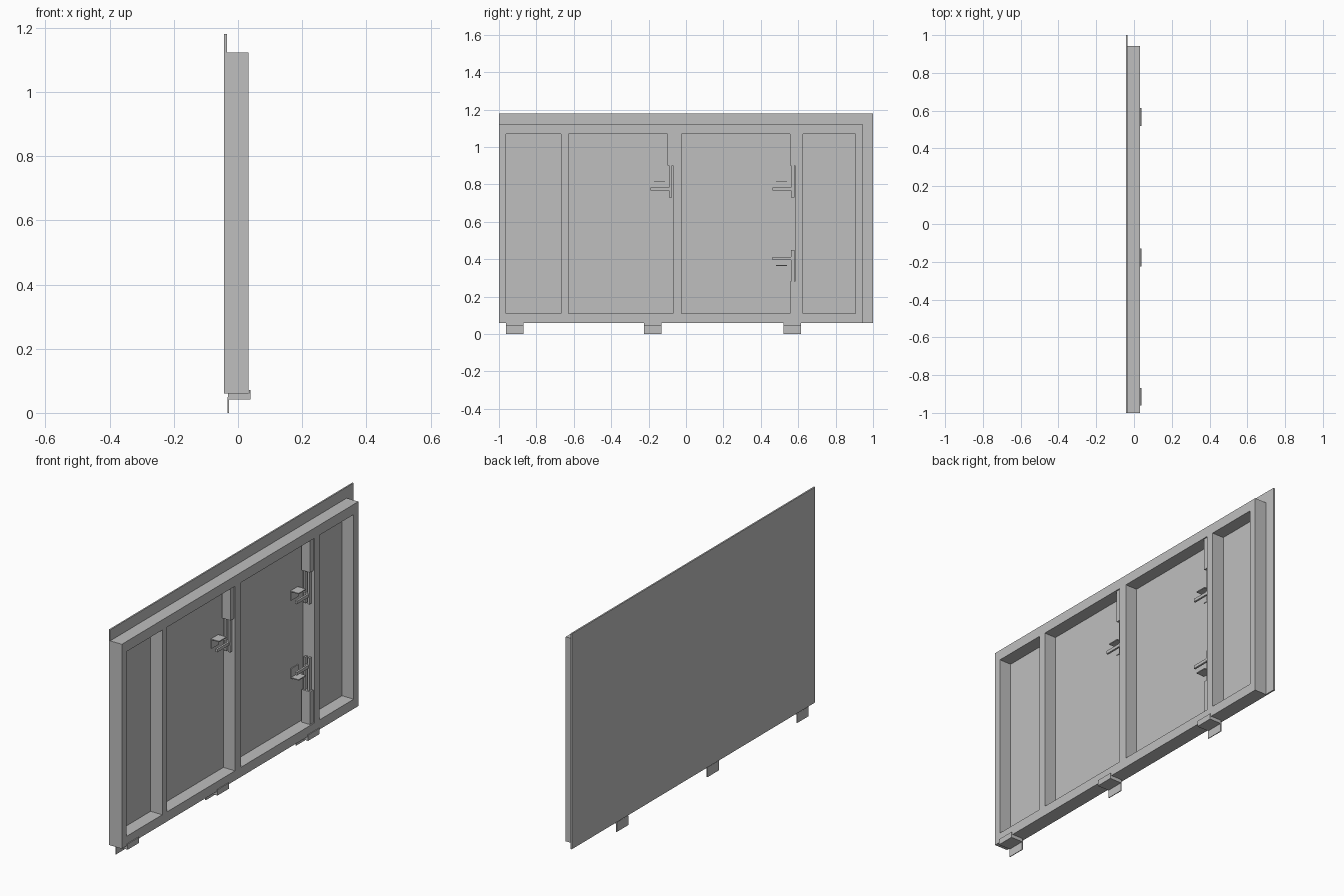
import bpy

cube = bpy.data.objects.get("Cube")
if cube:
    bpy.data.objects.remove(cube, do_unlink=True)

# One plain grey for everything
grey = bpy.data.materials.new("plain grey")
grey.use_nodes = True
COLOUR = (0.52, 0.52, 0.52, 1)
grey.diffuse_color = COLOUR
grey.node_tree.nodes["Principled BSDF"].inputs["Base Color"].default_value = COLOUR


def boxes(name, parts):
    """One object made of boxes, each given as (x0, x1, y0, y1, z0, z1)."""
    verts, faces = [], []
    for x0, x1, y0, y1, z0, z1 in parts:
        n = len(verts)
        verts += [(x, y, z) for x in (x0, x1) for y in (y0, y1) for z in (z0, z1)]
        for f in ((0, 1, 3, 2), (4, 6, 7, 5), (0, 4, 5, 1),
                  (2, 3, 7, 6), (0, 2, 6, 4), (1, 5, 7, 3)):
            faces.append([n + i for i in f])
    mesh = bpy.data.meshes.new(name)
    mesh.from_pydata(verts, [], faces)
    mesh.materials.append(grey)
    obj = bpy.data.objects.new(name, mesh)
    bpy.context.collection.objects.link(obj)
    return obj


BACK, SKIN, FACE = -0.043, -0.035, 0.032   # depth planes of the sheet and frame
BOTTOM, SILL, HEAD, TOP = 0.06, 0.11, 1.07, 1.123

# Backing sheet, overhanging the frame at the top and one end
boxes("backing_sheet", [(BACK, SKIN, -1, 1, BOTTOM, 1.18)])

# Frame rails and uprights
boxes("bottom_rail", [(SKIN, FACE, -1, 0.943, BOTTOM, SILL)])
boxes("top_rail", [(SKIN, FACE, -1, 0.943, HEAD, TOP)])
uprights = [(-1, -0.963), (-0.668, -0.628), (-0.07, -0.023),
            (0.583, 0.625), (0.905, 0.943)]
for i, (y0, y1) in enumerate(uprights):
    boxes(f"upright_{i + 1}", [(SKIN, FACE, y0, y1, SILL, HEAD)])


def latch(name, y, z_end, s):
    """Sliding bolt beside an upright at y; s is the direction away from the rail."""
    def bar(x0, x1, a, b, c, d):
        z = sorted((z_end + s * c, z_end + s * d))
        return (x0, x1, y + a, y + b, z[0], z[1])
    boxes(name + "_housing", [bar(-0.022, 0.026, -0.028, 0, 0, 0.17)])
    boxes(name + "_bolt", [bar(-0.016, -0.006, -0.022, -0.004, 0.165, 0.34),
                           bar(0.008, 0.018, -0.022, -0.004, 0.165, 0.34)])
    # Handle bar with its angled stop
    boxes(name + "_handle", [bar(0.004, 0.014, -0.12, -0.018, 0.287, 0.303),
                             bar(-0.016, 0.018, -0.024, -0.004, 0.287, 0.303)])
    boxes(name + "_stop", [bar(SKIN, 0.012, -0.102, -0.042, 0.253, 0.258),
                           bar(SKIN, SKIN + 0.004, -0.102, -0.042, 0.253, 0.303)])


latch("middle_latch", -0.07, HEAD, -1)
latch("upper_latch", 0.583, HEAD, -1)
latch("lower_latch", 0.583, SILL, 1)

# Hooked feet under the bottom rail: block, rear tongue and front lip
for name, y in (("right_foot", -0.915), ("middle_foot", -0.177), ("left_foot", 0.567)):
    a, b = y - 0.047, y + 0.047
    boxes(name, [(-0.031, 0.036, a, b, 0.042, BOTTOM),
                 (-0.032, -0.028, a, b, 0, 0.05),
                 (0.035, 0.039, a, b, 0.042, 0.072)])
